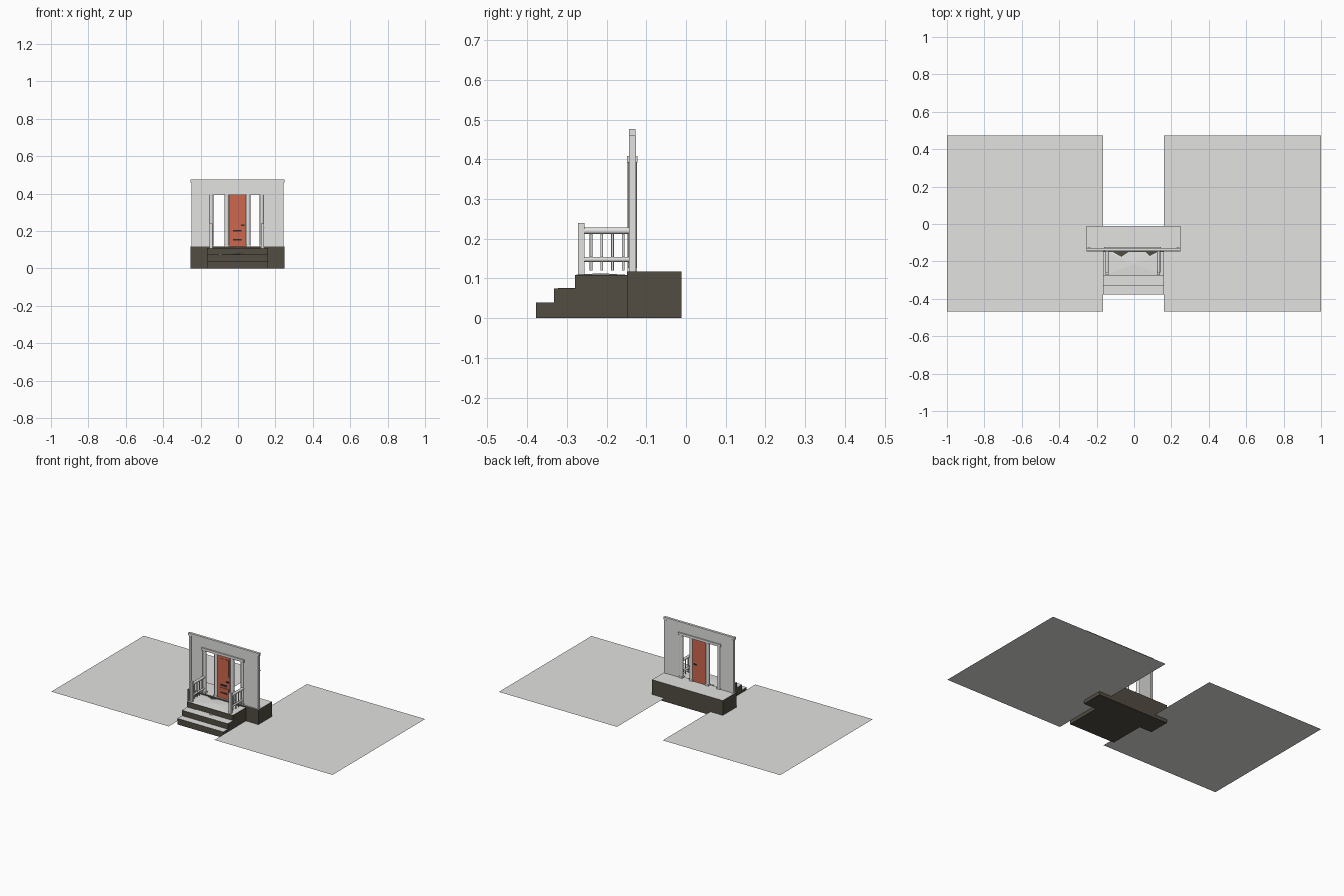
import bpy, bmesh
from mathutils import Vector

if "Cube" in bpy.data.objects:
    bpy.data.objects.remove(bpy.data.objects["Cube"])

def mat(name, r, g, b):
    m = bpy.data.materials.new(name)
    m.diffuse_color = (r, g, b, 1)
    m.use_nodes = True
    m.node_tree.nodes["Principled BSDF"].inputs["Base Color"].default_value = m.diffuse_color
    return m

WHITE = mat("snow_white", 0.76, 0.76, 0.75)
STONE = mat("dark_stone", 0.085, 0.074, 0.054)
DOOR = mat("orange_door", 0.62, 0.135, 0.075)
METAL = mat("dark_metal", 0.03, 0.028, 0.025)

def finish(name, bm, m):
    me = bpy.data.meshes.new(name)
    bmesh.ops.recalc_face_normals(bm, faces=bm.faces)
    bm.to_mesh(me)
    bm.free()
    me.materials.append(m)
    ob = bpy.data.objects.new(name, me)
    bpy.context.collection.objects.link(ob)
    return ob

def box(name, x0, x1, y0, y1, z0, z1, m):
    bm = bmesh.new()
    bmesh.ops.create_cube(bm, size=1)
    for v in bm.verts:
        v.co = ((x0 + x1) / 2 + v.co.x * (x1 - x0),
                (y0 + y1) / 2 + v.co.y * (y1 - y0),
                (z0 + z1) / 2 + v.co.z * (z1 - z0))
    return finish(name, bm, m)

def rod(name, a, b, r, m, sides=12):
    # smooth round bar between two points
    a, b = Vector(a), Vector(b)
    bm = bmesh.new()
    bmesh.ops.create_cone(bm, cap_ends=True, segments=sides, radius1=r, radius2=r,
                          depth=(b - a).length)
    bm.transform((b - a).to_track_quat('Z', 'Y').to_matrix().to_4x4())
    bmesh.ops.translate(bm, vec=(a + b) / 2, verts=bm.verts)
    for f in bm.faces:
        f.smooth = len(f.verts) == 4
    for e in bm.edges:
        e.smooth = all(len(f.verts) == 4 for f in e.link_faces)
    return finish(name, bm, m)

def prism(name, pts, depth, m):
    bm = bmesh.new()
    f = bm.faces.new([bm.verts.new(p) for p in pts])
    r = bmesh.ops.extrude_face_region(bm, geom=[f])
    bmesh.ops.translate(bm, vec=depth,
                        verts=[v for v in r["geom"] if isinstance(v, bmesh.types.BMVert)])
    return finish(name, bm, m)

def snow_tops(ob, limit=1.0):
    # upward faces below the limit carry snow
    ob.data.materials.append(WHITE)
    for p in ob.data.polygons:
        if p.normal.z > 0.5 and p.center.z < limit:
            p.material_index = 1

# Snowy lawns, open sheets either side of the porch
for side, x0, x1 in (("left", -1.0, -0.165), ("right", 0.16, 1.0)):
    bm = bmesh.new()
    bm.faces.new([bm.verts.new(p) for p in ((x0, -0.468, 0.022), (x1, -0.468, 0.022),
                                            (x1, 0.472, 0.022), (x0, 0.472, 0.022))])
    finish(side + "_lawn", bm, WHITE)

# House foundation and stepped porch
snow_tops(box("foundation", -0.254, 0.249, -0.148, -0.011, 0, 0.117, STONE))
profile = [(-0.378, 0), (-0.378, 0.039), (-0.332, 0.039), (-0.332, 0.074),
           (-0.279, 0.074), (-0.279, 0.108), (-0.148, 0.108), (-0.148, 0)]
steps = prism("porch_steps", [(-0.166, y, z) for y, z in profile], (0.326, 0, 0), STONE)
snow_tops(steps, 0.1)

# Ragged snow on the landing, slightly heaped in the middle
outline = [(-0.165, -0.279), (0.16, -0.279), (0.16, -0.15), (0.125, -0.15), (0.096, -0.182),
           (0.062, -0.15), (-0.03, -0.15), (-0.092, -0.192), (-0.112, -0.15), (-0.165, -0.15)]
bm = bmesh.new()
ring = [bm.verts.new((x, y, 0.109)) for x, y in outline]
mid = bm.verts.new((0, -0.215, 0.113))
for i, v in enumerate(ring):
    bm.faces.new((v, ring[(i + 1) % len(ring)], mid))
finish("landing_snow", bm, WHITE)
# Snow tongue spilled on the step below
prism("spilled_snow", [(-0.1, -0.279, 0.074), (-0.032, -0.322, 0.074), (0.025, -0.279, 0.074)],
      (0, 0, 0.002), WHITE)

# Wall around the entrance, with corner boards and coping
box("wall_left", -0.236, -0.152, -0.140, -0.129, 0.117, 0.46, WHITE)
box("wall_right", 0.136, 0.231, -0.140, -0.129, 0.117, 0.46, WHITE)
box("wall_above_door", -0.152, 0.136, -0.140, -0.129, 0.392, 0.46, WHITE)
for side, x0 in (("left", -0.248), ("right", 0.228)):
    box(side + "_corner_board", x0, x0 + 0.015, -0.143, -0.126, 0.117, 0.46, WHITE)
box("wall_coping", -0.254, 0.249, -0.143, -0.127, 0.46, 0.476, WHITE)
box("door_header", -0.160, 0.144, -0.148, -0.122, 0.392, 0.408, WHITE)

# Round columns and door posts, with open bays between them
for name, x, r in (("left_column", -0.143, 0.011), ("right_column", 0.127, 0.011),
                   ("left_door_post", -0.060, 0.012), ("right_door_post", 0.054, 0.012)):
    rod(name, (x, -0.135, 0.117), (x, -0.135, 0.392), r, WHITE)
    box(name + "_base", x - 0.012, x + 0.012, -0.147, -0.124, 0.117, 0.127, WHITE)

# Door leaf with raised panels and hardware
box("door", -0.050, 0.045, -0.138, -0.130, 0.117, 0.392, DOOR)
for i, (x0, x1, z0, z1) in enumerate(((-0.036, -0.009, 0.262, 0.372),
                                      (0.004, 0.031, 0.262, 0.372),
                                      (-0.036, 0.031, 0.133, 0.185))):
    box("door_panel_%d" % i, x0, x1, -0.141, -0.138, z0, z1, DOOR)
box("letter_slot", -0.026, 0.020, -0.142, -0.138, 0.196, 0.206, METAL)
box("kick_bar", -0.026, 0.020, -0.143, -0.141, 0.150, 0.158, METAL)
box("door_handle", 0.016, 0.034, -0.145, -0.124, 0.227, 0.233, METAL)

# Railings: newel, round rails and balusters on each side
for side, x in (("left", -0.144), ("right", 0.132)):
    box(side + "_newel", x - 0.008, x + 0.008, -0.272, -0.256, 0.108, 0.240, WHITE)
    rod(side + "_top_rail", (x, -0.258, 0.220), (x, -0.138, 0.220), 0.0085, WHITE)
    rod(side + "_bottom_rail", (x, -0.258, 0.148), (x, -0.138, 0.148), 0.0065, WHITE)
    for i in range(4):
        y = -0.239 + i * 0.027
        rod("%s_baluster_%d" % (side, i), (x, y, 0.120), (x, y, 0.213), 0.0035, WHITE, 8)
